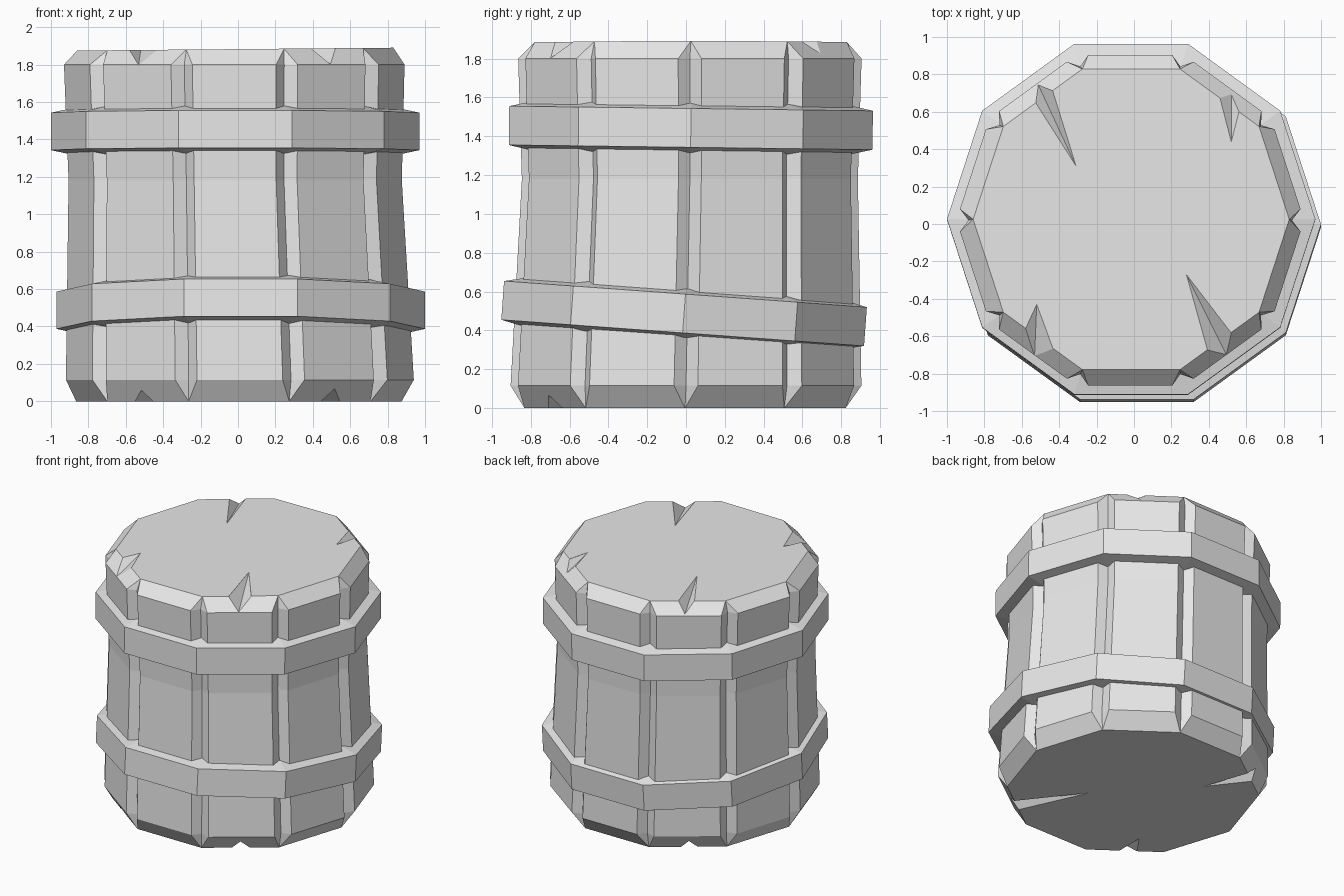
import bpy, bmesh, math
from mathutils import Vector, Matrix

if "Cube" in bpy.data.objects:
    bpy.data.objects.remove(bpy.data.objects["Cube"])

SIDES = 10
STEP = 2 * math.pi / SIDES

grey = bpy.data.materials.new("plain grey")
grey.diffuse_color = (0.8, 0.8, 0.8, 1)
grey.use_nodes = True
grey.node_tree.nodes["Principled BSDF"].inputs["Base Color"].default_value = grey.diffuse_color


def make(name, bm):
    bmesh.ops.recalc_face_normals(bm, faces=bm.faces)
    mesh = bpy.data.meshes.new(name)
    bm.to_mesh(mesh)
    bm.free()
    mesh.materials.append(grey)
    obj = bpy.data.objects.new(name, mesh)
    bpy.context.collection.objects.link(obj)
    return obj


def corner(i, r):
    return Vector((r * math.cos(i * STEP), r * math.sin(i * STEP), 0))


# Barrel body: flat planks with a V groove at every corner
def body():
    bm = bmesh.new()
    # z, centre x, centre y, corner radius, tilt of z along x
    levels = [(0.115, 0.01, 0.0, 0.95, 0.0), (1.18, -0.015, 0.02, 0.91, 0.0),
              (1.80, -0.02, 0.02, 0.93, 0.0)]
    rings = []
    for z, cx, cy, r, tilt in levels:
        ring = []
        for i in range(SIDES):
            c = corner(i, r)
            off = Vector((cx, cy, z))
            before = c.lerp(corner(i - 1, r), 0.11)
            after = c.lerp(corner(i + 1, r), 0.11)
            for p in (before, corner(i, r - 0.065), after):
                ring.append(bm.verts.new(p + off))
        rings.append(ring)
    n = 3 * SIDES
    for low, high in zip(rings, rings[1:]):
        for i in range(n):
            j = (i + 1) % n
            bm.faces.new((low[i], low[j], high[j], high[i]))
    # chamfered ends: caps meet the grooves at their corners
    for ring, z, cx, cy, r, tilt in ((rings[0], 0, 0.005, -0.005, 0.87, 0),
                                     (rings[-1], 1.883, -0.015, 0.025, 0.845, 0.009)):
        cap = []
        for i in range(SIDES):
            p = corner(i, r) + Vector((cx, cy, z))
            p.z += tilt * p.x
            cap.append(bm.verts.new(p))
        for i in range(SIDES):
            k = (i + 1) % SIDES
            a, g, b = ring[3 * i:3 * i + 3]
            bm.faces.new((a, g, cap[i]))
            bm.faces.new((g, b, cap[i]))
            bm.faces.new((b, ring[3 * k], cap[k], cap[i]))
        bm.faces.new(cap)
    return make("barrel_body", bm)


# Wedge shaped cracks, each running from an inner tip out through the rim
def crack_cutter():
    bm = bmesh.new()
    cracks = [  # tip, rim point, half width, depth at rim, end z, up direction
        ((0.28, -0.27), (0.50, -0.71), 0.095, 0.085, 1.885, 1),
        ((-0.31, 0.31), (-0.51, 0.74), 0.065, 0.07, 1.88, 1),
        ((0.52, 0.44), (0.52, 0.73), 0.075, 0.07, 1.887, 1),
        ((-0.52, -0.43), (-0.53, -0.67), 0.10, 0.07, 1.878, 1),
        ((0.22, -0.22), (0.53, -0.73), 0.07, 0.07, 0, -1),
        ((-0.33, 0.36), (-0.53, 0.73), 0.07, 0.07, 0, -1),
        ((-0.45, -0.48), (-0.53, -0.73), 0.08, 0.07, 0, -1)]
    for tip, rim, w, depth, z, up in cracks:
        tip, rim = Vector((*tip, z)), Vector((*rim, z))
        out = rim - tip
        side = Vector((-out.y, out.x, 0)).normalized()
        scale = 1 + 0.3 / out.length
        end = tip + out * scale
        w, depth = w * scale, depth * scale
        lift = Vector((0, 0, 0.1 * up))
        pts = [tip, end + side * w, end - side * w]
        pts += [p + lift for p in pts] + [end - Vector((0, 0, depth * up))]
        bmesh.ops.convex_hull(bm, input=[bm.verts.new(p) for p in pts])
    return make("crack_cutter", bm)


# Ten sided hoop, thicker towards its inside, tipped forward or back
def hoop(name, centre, radius, tilt):
    bm = bmesh.new()
    profile = [(radius, -0.1), (radius, 0.1), (radius - 0.14, 0.13), (radius - 0.14, -0.13)]
    place = Matrix.Translation(centre) @ Matrix.Rotation(tilt, 4, 'X')
    loops = []
    for i in range(SIDES):
        loops.append([bm.verts.new(place @ (corner(i, r) + Vector((0, 0, z))))
                      for r, z in profile])
    for i in range(SIDES):
        a, b = loops[i], loops[(i + 1) % SIDES]
        for k in range(4):
            m = (k + 1) % 4
            bm.faces.new((a[k], b[k], b[m], a[m]))
    return make(name, bm)


barrel = body()
cutter = crack_cutter()
cutter.hide_render = True
mod = barrel.modifiers.new("cracks", 'BOOLEAN')
mod.operation = 'DIFFERENCE'
mod.solver = 'EXACT'
mod.object = cutter
bpy.context.view_layer.objects.active = barrel
bpy.ops.object.modifier_apply(modifier=mod.name)
bpy.data.objects.remove(cutter)

hoop("upper_hoop", (-0.015, 0.025, 1.443), 0.985, -0.013)
hoop("lower_hoop", (0.015, -0.01, 0.487), 0.985, -0.072)
